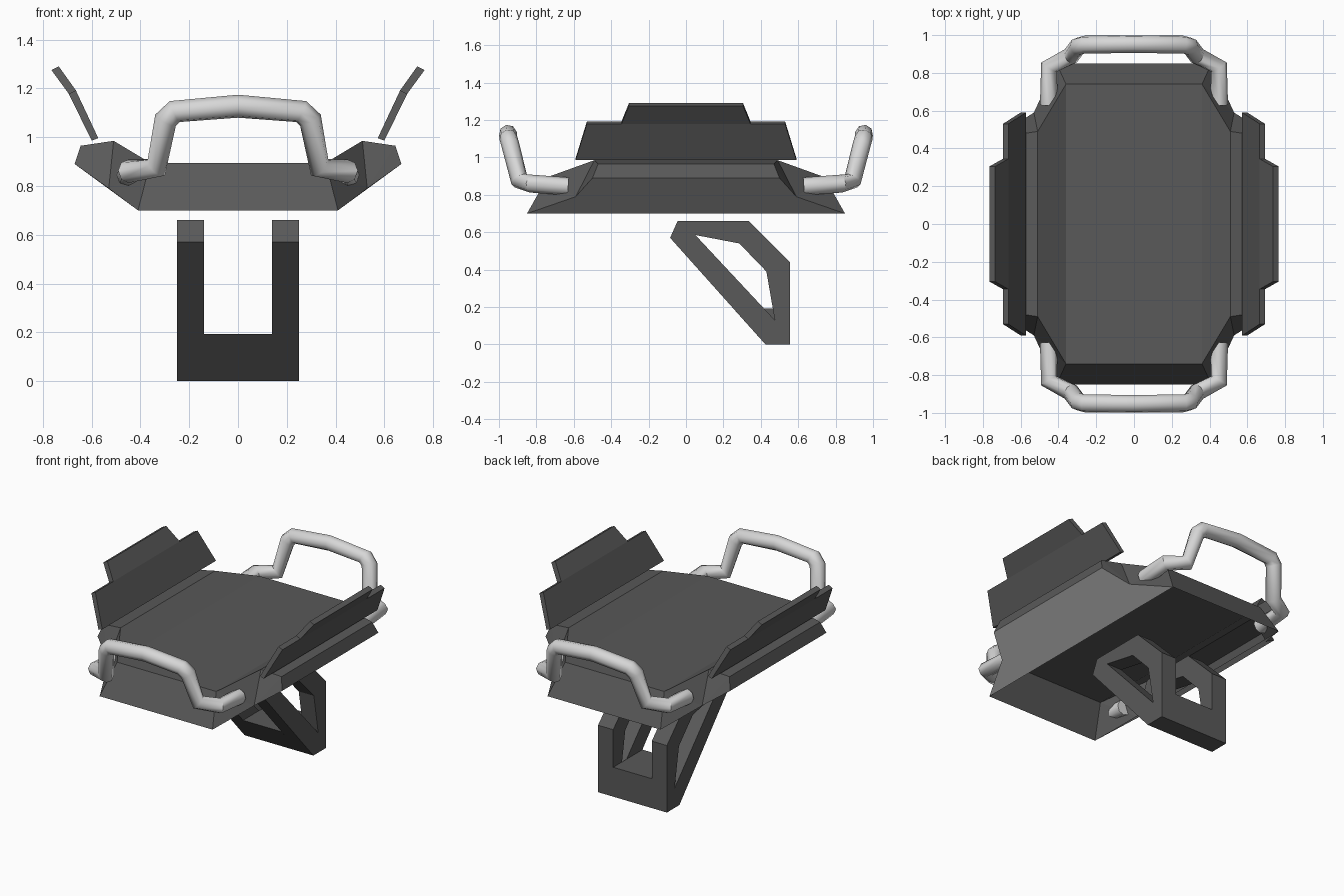
import bpy, bmesh, math
from mathutils import Matrix

if "Cube" in bpy.data.objects:
    bpy.data.objects.remove(bpy.data.objects["Cube"])


def material(name, v):
    m = bpy.data.materials.new(name)
    m.diffuse_color = (v, v, v, 1)
    m.use_nodes = True
    m.node_tree.nodes["Principled BSDF"].inputs["Base Color"].default_value = m.diffuse_color
    return m


DARK = material("dark grey", 0.1)
MID = material("mid grey", 0.45)
LIGHT = material("light grey", 0.68)


def mesh_object(name, verts, faces, mat, up_first=False):
    bm = bmesh.new()
    vs = [bm.verts.new(v) for v in verts]
    for f in faces:
        bm.faces.new([vs[i] for i in f])
    bmesh.ops.recalc_face_normals(bm, faces=bm.faces[:])
    bm.faces.ensure_lookup_table()
    bm.normal_update()
    if up_first and bm.faces[0].normal.z < 0:
        bmesh.ops.reverse_faces(bm, faces=bm.faces[:])
    me = bpy.data.meshes.new(name)
    bm.to_mesh(me)
    bm.free()
    me.materials.append(mat)
    ob = bpy.data.objects.new(name, me)
    bpy.context.collection.objects.link(ob)
    return ob


def mirror(ob, x=True, y=False):
    m = ob.modifiers.new("mirror", 'MIRROR')
    m.use_axis = (x, y, False)
    m.merge_threshold = 0.0005


def curve_object(name, loops, mat, cyclic, smooth, **settings):
    cu = bpy.data.curves.new(name, 'CURVE')
    for k, v in settings.items():
        setattr(cu, k, v)
    for pts in loops:
        s = cu.splines.new('POLY')
        s.points.add(len(pts) - 1)
        for p, co in zip(s.points, pts):
            p.co = (*co, 1)
        s.use_cyclic_u = cyclic
        s.use_smooth = smooth
    cu.materials.append(mat)
    ob = bpy.data.objects.new(name, cu)
    bpy.context.collection.objects.link(ob)
    bpy.ops.object.select_all(action='DESELECT')
    ob.select_set(True)
    bpy.context.view_layer.objects.active = ob
    bpy.ops.object.convert(target='MESH')
    ob = bpy.context.view_layer.objects.active
    if smooth:
        bpy.ops.object.shade_smooth_by_angle(angle=math.radians(50))
    return ob


def side_plate(name, loops, x, half):
    """Side-view (y, z) outline with holes, extruded along x."""
    ob = curve_object(name, [[(y, z, 0) for y, z in l] for l in loops], DARK,
                      True, False, dimensions='2D', fill_mode='BOTH', extrude=half)
    ob.data.transform(Matrix(((0, 0, 1, x), (1, 0, 0, 0), (0, 1, 0, 0), (0, 0, 0, 1))))
    return ob


# Tray: open-bottomed shell, one quarter mirrored both ways
tray = mesh_object("tray", [
    (0, 0, .895), (.36, 0, .895), (.36, .74, .895), (0, .74, .895),      # floor
    (.51, 0, .985), (.51, .49, .985),                                    # inner rim
    (.645, 0, .965), (.645, .47, .965),                                  # outer rim
    (.67, 0, .89), (.67, .50, .89),                                      # widest edge
    (.41, 0, .70), (.41, .85, .70), (0, .85, .70),                       # bottom edge
    (.53, .59, .79)],                                                    # corner notch
    [(0, 1, 2, 3), (1, 4, 5, 2), (4, 6, 7, 5), (6, 8, 9, 7),
     (8, 10, 11, 13, 9), (3, 2, 11, 12), (2, 13, 11), (2, 5, 13),
     (13, 7, 9), (13, 5, 7)], DARK, up_first=True)
mirror(tray, True, True)

# The long undercut sides are a paler grey
tray.data.materials.append(MID)
for p in tray.data.polygons:
    if p.normal.x > .3 and p.normal.z < -.6 and abs(p.normal.y) < .2:
        p.material_index = 1


# Side panels: two sloping tiers on each side
def panel(name, low, high):
    verts = []
    for xi, zi, xo, zo, w in (low, high):
        verts += [(xi, -w, zi), (xo, -w, zo), (xo, w, zo), (xi, w, zi)]
    faces = [(0, 1, 2, 3), (4, 5, 6, 7)]
    faces += [(i, (i + 1) % 4, (i + 1) % 4 + 4, i + 4) for i in range(4)]
    mirror(mesh_object(name, verts, faces, DARK))


panel("side_panel_lower", (.573, .996, .600, .986, .59), (.665, 1.192, .694, 1.178, .53))
panel("side_panel_upper", (.665, 1.192, .694, 1.178, .345), (.735, 1.29, .765, 1.275, .305))

# Handles: bent tubes front and back
half = [(.45, .63, .845), (.45, .83, .86), (.335, .89, .875),
        (.297, .94, 1.07), (.26, .95, 1.105)]
path = half + [(0, .952, 1.127)] + [(-x, y, z) for x, y, z in reversed(half)]
for name, s in (("front_handle", -1), ("back_handle", 1)):
    curve_object(name, [[(x, s * y, z) for x, y, z in path]], LIGHT, False, True,
                 dimensions='3D', bevel_depth=.048, bevel_resolution=2,
                 use_fill_caps=True)

# Support bracket: two holed arms and a low crossbar
outer = [(-.085, .57), (-.045, .66), (.335, .66), (.555, .44), (.555, 0), (.425, 0)]
hole = [(.05, .585), (.285, .54), (.43, .39), (.475, .13)]
for name, x in (("bracket_arm_left", -.195), ("bracket_arm_right", .195)):
    side_plate(name, [outer, hole], x, .055)
side_plate("bracket_crossbar",
           [[(.425, 0), (.555, 0), (.555, .193), (.252, .193)]], 0, .14)
